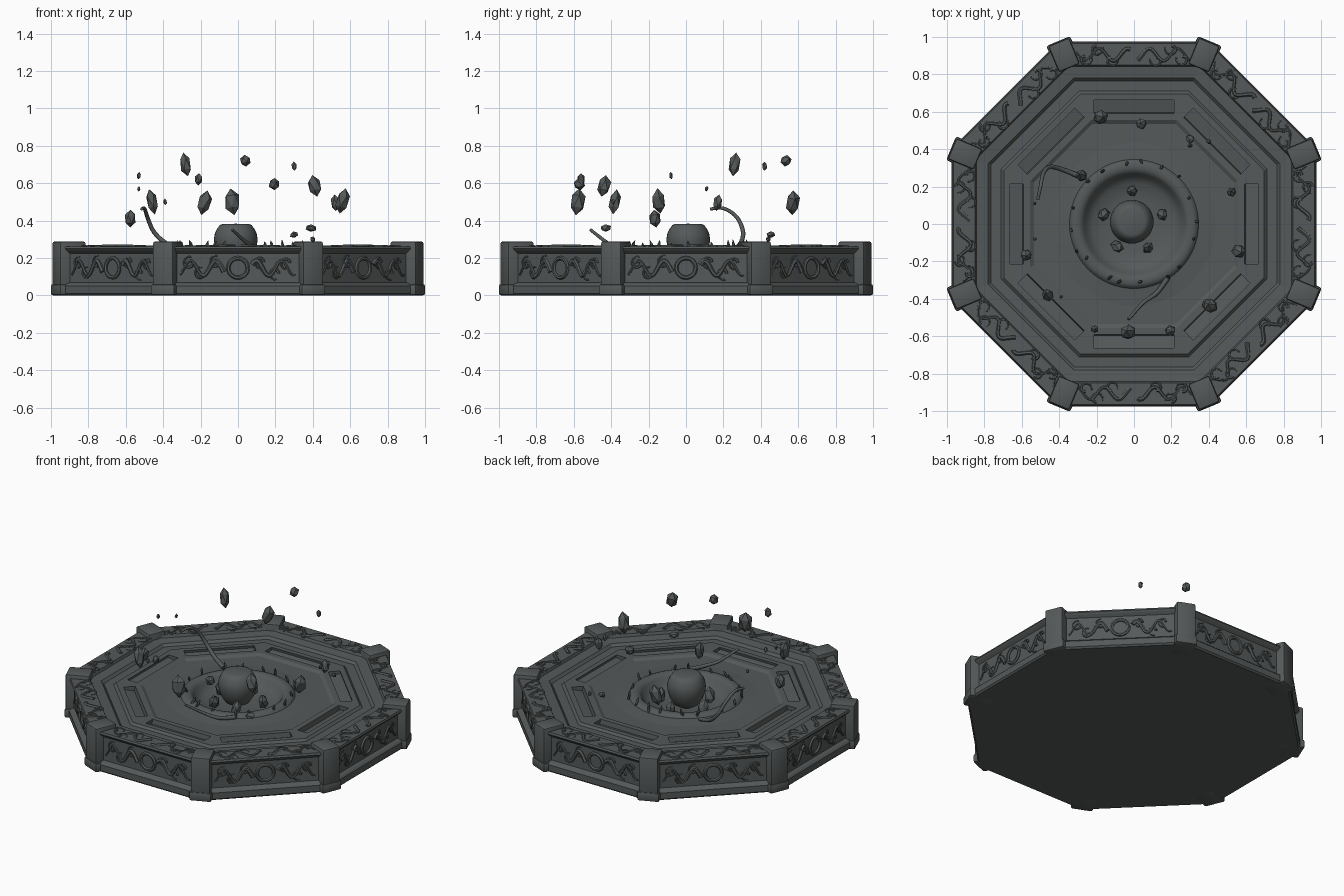
import bpy, bmesh, math, random
from mathutils import Vector, Matrix

if "Cube" in bpy.data.objects:
    bpy.data.objects.remove(bpy.data.objects["Cube"])

random.seed(4)
COS8 = math.cos(math.pi / 8)
stone = bpy.data.materials.new("dark grey stone")
stone.diffuse_color = (0.09, 0.10, 0.10, 1)
stone.use_nodes = True
stone.node_tree.nodes["Principled BSDF"].inputs["Base Color"].default_value = stone.diffuse_color


def finish(name, bm, smooth=None):
    bmesh.ops.remove_doubles(bm, verts=bm.verts, dist=1e-5)
    bmesh.ops.recalc_face_normals(bm, faces=bm.faces)
    me = bpy.data.meshes.new(name)
    bm.to_mesh(me)
    bm.free()
    me.materials.append(stone)
    if smooth:
        me.polygons.foreach_set("use_smooth", [True] * len(me.polygons))
        me.set_sharp_from_angle(angle=math.radians(smooth))
    ob = bpy.data.objects.new(name, me)
    bpy.context.collection.objects.link(ob)
    return ob


def lathe(bm, profile, n, phase=0.0, k=1.0):
    rings = []
    for r, z in profile:
        if r == 0:
            rings.append([bm.verts.new((0, 0, z))] * n)
        else:
            rings.append([bm.verts.new((r * k * math.cos(phase + i * math.tau / n),
                                        r * k * math.sin(phase + i * math.tau / n), z)) for i in range(n)])
    for a, b in zip(rings, rings[1:]):
        for i in range(n):
            j = (i + 1) % n
            vs = list(dict.fromkeys([a[i], a[j], b[j], b[i]]))
            if len(vs) > 2:
                bm.faces.new(vs)


def tube(bm, pts, radius, n=6, taper=0.4):
    """Sweep a tapered tube along points."""
    pts = [Vector(p) for p in pts]
    rings = []
    for i, p in enumerate(pts):
        d = (pts[min(i + 1, len(pts) - 1)] - pts[max(i - 1, 0)]).normalized()
        s = d.orthogonal().normalized() if i == 0 else (s - d * s.dot(d)).normalized()
        t = d.cross(s)
        r = radius * (1 - (1 - taper) * i / (len(pts) - 1))
        rings.append([bm.verts.new(p + r * (s * math.cos(a) + t * math.sin(a)))
                      for a in (math.tau * k / n for k in range(n))])
    for a, b in zip(rings, rings[1:]):
        for i in range(n):
            bm.faces.new((a[i], a[(i + 1) % n], b[(i + 1) % n], b[i]))
    bm.faces.new(rings[0])
    bm.faces.new(rings[-1])


def box(bm, size, mat):
    return bmesh.ops.create_cube(bm, size=1, matrix=mat @ Matrix.Diagonal((*size, 1)))["verts"]


def smooth_path(pts, sub=5):
    """Catmull-Rom interpolation."""
    p = [Vector(q) for q in pts]
    p = [2 * p[0] - p[1]] + p + [2 * p[-1] - p[-2]]
    out = []
    for i in range(1, len(p) - 2):
        a, b, c, d = p[i - 1:i + 3]
        for k in range(sub):
            t = k / sub
            out.append(0.5 * (2 * b + (c - a) * t + (2 * a - 5 * b + 4 * c - d) * t * t
                              + (3 * b - a - 3 * c + d) * t ** 3))
    return out + [p[-2]]


# Octagonal platform: moulded wall, rim, stepped floor
bm = bmesh.new()
lathe(bm, [(0, 0), (.965, 0), (.975, .01), (.975, .05), (.965, .06), (.945, .07), (.945, .225),
           (.962, .24), (.97, .25), (.965, .262), (.85, .262), (.843, .245), (.78, .238), (.765, .222),
           (.71, .222), (.695, .236), (.555, .236), (.535, .224), (.37, .224), (.35, .1), (0, .1)],
      8, math.pi / 8, 1 / COS8)
platform = finish("octagonal_platform", bm)

# Long sloped slots cut in the floor
bm = bmesh.new()
for i in range(8):
    rot = Matrix.Rotation(i * math.pi / 4, 4, 'Z')
    box(bm, (.07, .43, .06), rot @ Matrix.Translation((.625, 0, .242)) @ Matrix.Rotation(-.2, 4, 'Y'))
cutter = finish("slot_cutter", bm)
cutter.hide_render = True
mod = platform.modifiers.new("slots", 'BOOLEAN')
mod.operation, mod.object = 'DIFFERENCE', cutter
bpy.context.view_layer.objects.active = platform
bpy.ops.object.modifier_apply(modifier="slots")
bpy.data.objects.remove(cutter)

# Corner posts with flared foot
bm = bmesh.new()
for i in range(8):
    rot = Matrix.Rotation((i + .5) * math.pi / 4, 4, 'Z')
    box(bm, (.15, .12, .285), rot @ Matrix.Translation((.978, 0, .1455)))
    box(bm, (.155, .138, .06), rot @ Matrix.Translation((.981, 0, .03)))
bmesh.ops.bevel(bm, geom=bm.edges[:], offset=.012, segments=2, affect='EDGES', profile=.5)
finish("corner_posts", bm, 40)

# Carved relief: medallion and scrolls on each wall panel, scrolls on the rim
wall, rim = bmesh.new(), bmesh.new()
for i in range(8):
    rot = Matrix.Rotation(i * math.pi / 4, 4, 'Z')
    tube(wall, [rot @ Vector((.948, .052 * math.cos(a), .147 + .052 * math.sin(a)))
                for a in (math.tau * k / 20 for k in range(21))], .011, taper=1)
    for s in (-1, 1):
        wave, top = [], []
        for k in range(25):
            t = k / 24
            wave.append(rot @ Vector((.948, s * (.075 + .235 * t), .145 + .04 * math.sin(t * 11 + .5 * s))))
            top.append(rot @ Vector((.905 + .033 * math.sin(t * 12 + s), s * (.02 + .29 * t), .261)))
        tube(wall, wave, .014)
        tube(rim, top, .012)
        for c, dz in ((.12, .03), (.2, -.03), (.26, .025)):
            curl = [(.016 + .024 * k / 12, s * k * .5) for k in range(11)]
            tube(wall, [rot @ Vector((.947, s * c + r * math.cos(a), .147 + dz + r * math.sin(a)))
                        for r, a in curl], .009)
            tube(rim, [rot @ Vector((.905 - dz + r * math.cos(a), s * c + r * math.sin(a), .261))
                       for r, a in curl], .009)
finish("wall_relief", wall, 50)
finish("rim_relief", rim, 50)

# Round basin with raised lip
bm = bmesh.new()
lathe(bm, [(0, .165), (.14, .167), (.22, .18), (.255, .205), (.27, .235), (.285, .248), (.3, .252),
           (.32, .252), (.335, .246), (.345, .232), (.39, .228), (.46, .222)], 64)
finish("basin", bm, 40)

# Central orb with flattened top
bm = bmesh.new()
prof = [(.03, .16), (.075, .185), (.1, .225), (.113, .265), (.117, .3), (.112, .33),
        (.1, .355), (.085, .376), (.07, .381), (0, .383)]
lathe(bm, [(0, .155)] + prof, 32)
bmesh.ops.translate(bm, verts=bm.verts, vec=(-.012, .012, 0))
finish("central_orb", bm, 40)


def rock(bm, x, y, z, w, h, tilt=.25):
    """Faceted shard, pointed at both ends."""
    vs = bmesh.ops.create_icosphere(bm, subdivisions=1, radius=1)["verts"]
    m = (Matrix.Translation((x, y, z)) @ Matrix.Rotation(random.uniform(-tilt, tilt), 4, 'X')
         @ Matrix.Rotation(random.uniform(-tilt, tilt), 4, 'Y')
         @ Matrix.Rotation(random.uniform(0, 6), 4, 'Z'))
    for v in vs:
        f = random.uniform(.85, 1.1) if abs(v.co.z) < .9 else 1
        v.co = m @ Vector((v.co.x * f * w / 2, v.co.y * f * w / 2, v.co.z * h / 2))


# Floating rocks: x, y, z, width, height
bm = bmesh.new()
for r in [(-.28, .26, .70, .065, .13), (.04, .535, .72, .06, .065), (-.21, -.56, .62, .045, .065),
          (.195, -.57, .595, .065, .065), (.30, .42, .69, .03, .05), (.41, -.44, .585, .075, .12),
          (.56, -.145, .505, .075, .14), (.52, .17, .495, .055, .09), (-.46, -.38, .50, .065, .14),
          (-.18, .57, .495, .08, .135), (-.03, -.58, .50, .085, .145), (-.575, -.165, .41, .065, .095),
          (.39, -.43, .36, .06, .04), (.30, .455, .325, .05, .035), (-.53, -.08, .64, .022, .04),
          (-.53, .11, .57, .02, .03), (-.39, -.39, .50, .02, .035), (.4, .44, .30, .03, .03)]:
    rock(bm, *r)
finish("floating_rocks", bm)

# Rocks leaning around the orb
bm = bmesh.new()
for x, y in [(-.01, .175), (-.16, .05), (.15, .05), (.075, -.125), (-.09, -.12)]:
    rock(bm, x, y, .205, .065, .11, .45)
finish("basin_rocks", bm)

# Small spikes standing on the basin lip
bm = bmesh.new()
for k in range(18):
    a = k * math.tau / 18 + random.uniform(-.12, .12)
    r = random.uniform(.31, .35)
    rock(bm, r * math.cos(a), r * math.sin(a), .26, .018, random.uniform(.04, .085), .4)
finish("lip_spikes", bm)

# Curling tendrils rising from the lip
bm = bmesh.new()
tube(bm, smooth_path([(-.28, .25, .24), (-.38, .29, .275), (-.45, .305, .34), (-.485, .27, .42),
                      (-.50, .20, .465), (-.515, .13, .462)]), .014, 8, .6)
tube(bm, smooth_path([(.18, -.29, .24), (.12, -.37, .25), (.05, -.42, .28), (-.03, -.51, .35)]), .014, 8, .6)
finish("tendrils", bm, 60)
